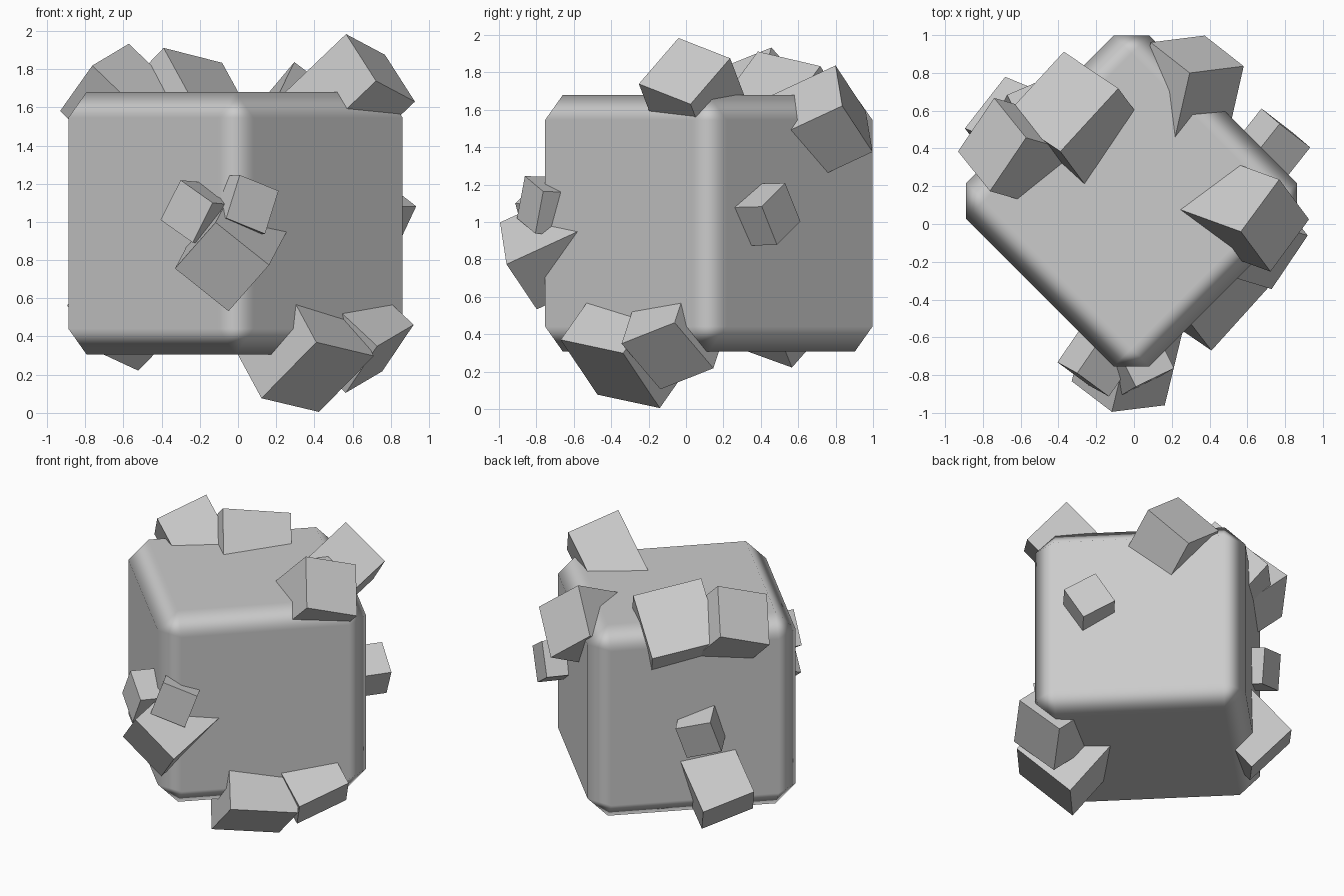
import bpy, math
from mathutils import Vector, Matrix

CENTER = Vector((-0.013, 0.122, 0.993))


def cube(name, matrix, size):
    bpy.ops.mesh.primitive_cube_add(size=1)
    ob = bpy.context.object
    ob.name = name
    ob.data.transform(Matrix.Diagonal((*size, 1)))
    ob.matrix_world = matrix
    return ob


def block(name, side, corner, p, q):
    """Block whose square outer face has a corner and its two neighbours p, q."""
    corner, p, q = Vector(corner), Vector(p), Vector(q)
    u = (p - corner).normalized()
    n = u.cross(q - corner).normalized()
    mid = (p + q) / 2
    if n.dot(mid - CENTER) < 0:
        n = -n
    v = n.cross(u)
    depth = side * 1.4
    rot = Matrix((u, v, n)).transposed().to_4x4()
    cube(name, Matrix.Translation(mid - n * depth / 2) @ rot, (side, side, depth))


# Bevelled body, turned 45 degrees
body = cube("body", Matrix.Translation(CENTER) @ Matrix.Rotation(math.radians(45), 4, 'Z'),
            (1.372, 1.372, 1.372))
bev = body.modifiers.new("bevel", 'BEVEL')
bev.width = 0.134
bev.segments = 1
bev.harden_normals = True
bpy.ops.object.shade_smooth()

# Blocks around the top edge
block("top_block_right", 0.36, (0.565, -0.043, 1.983), (0.772, 0.238, 1.873), (0.72, -0.254, 1.74))
block("top_block_back", 0.36, (0.58, 0.836, 1.62), (0.293, 0.80, 1.837), (0.376, 0.997, 1.374))
block("top_block_large", 0.46, (-0.079, 0.714, 1.838), (-0.385, 0.381, 1.916), (-0.376, 0.915, 1.527))
block("top_block_left", 0.36, (-0.764, 0.175, 1.817), (-0.571, 0.46, 1.932), (-0.932, 0.381, 1.581))

# Small blocks around the middle
block("side_block_back_left", 0.24, (-0.672, 0.683, 1.066), (-0.46, 0.774, 1.0), (-0.71, 0.612, 0.843))
block("side_block_back_right", 0.24, (0.765, 0.535, 1.209), (0.931, 0.407, 1.08), (0.677, 0.61, 1.005))
block("side_block_front_left", 0.24, (-0.13, -0.915, 1.10), (-0.30, -0.79, 1.22), (-0.238, -0.855, 0.89))
block("side_block_front", 0.24, (0.215, -0.762, 1.168), (0.01, -0.861, 1.251), (0.141, -0.806, 0.932))

# Lower blocks
block("low_block_front", 0.36, (0.162, -0.96, 0.775), (-0.12, -0.995, 1.0), (-0.047, -0.797, 0.53))
block("low_block_back_left", 0.36, (-0.683, 0.783, 0.467), (-0.894, 0.513, 0.565), (-0.524, 0.56, 0.22))
block("low_block_large", 0.455, (0.126, -0.476, 0.08), (0.41, -0.67, 0.37), (0.424, -0.14, 0.005))
block("low_block_right", 0.36, (0.565, -0.14, 0.107), (0.73, -0.348, 0.352), (0.754, 0.15, 0.215))
